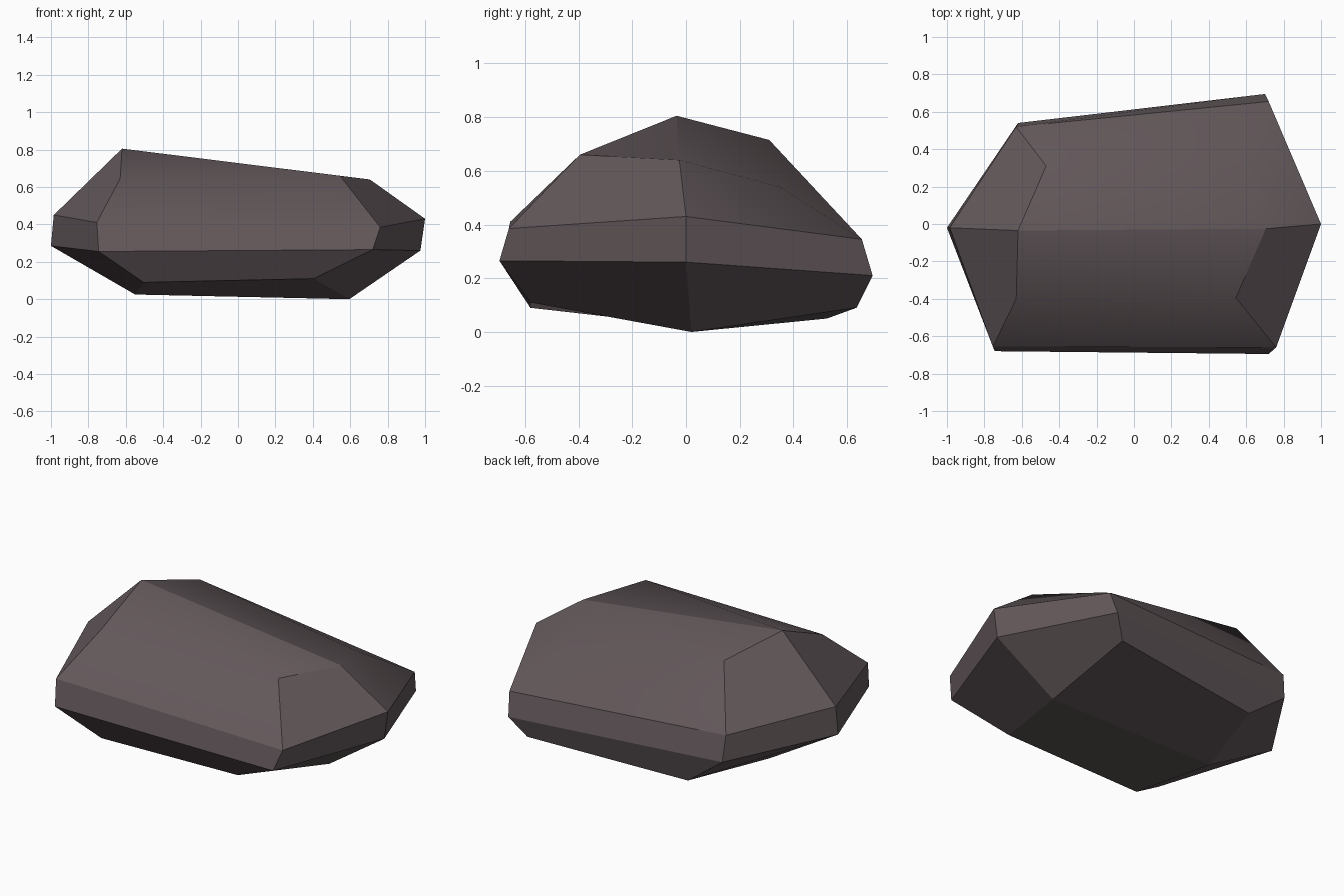
import bpy, bmesh

if "Cube" in bpy.data.objects:
    bpy.data.objects.remove(bpy.data.objects["Cube"])

# Six-sided rings, bottom to top: left, front left, front right, right, back right, back left
RINGS = [
    [(-.55, -.01, .025), (-.505, -.58, .09), (.405, -.58, .11),
     (.595, .02, 0), (.615, .635, .09), (-.38, .525, .05)],
    [(-1, -.02, .285), (-.745, -.68, .255), (.72, -.695, .265),
     (.975, 0, .26), (.70, .695, .21), (-.62, .54, .23)],
    [(-.985, -.02, .45), (-.755, -.655, .41), (.76, -.66, .385),
     (1, 0, .43), (.72, .655, .345), (-.63, .52, .387)],
    [(-.62, -.035, .805), (-.63, -.40, .645), (.545, -.395, .66),
     (.705, -.025, .64), (.56, .35, .54), (-.47, .31, .715)],
]

bm = bmesh.new()
rings = [[bm.verts.new(p) for p in ring] for ring in RINGS]

# Side walls between neighbouring rings
for low, high in zip(rings, rings[1:]):
    for i in range(6):
        j = (i + 1) % 6
        bm.faces.new((low[i], low[j], high[j], high[i]))

# Top and bottom, each folded along the left-right ridge
for ring in (rings[0], rings[-1]):
    bm.faces.new(ring[0:4])
    bm.faces.new([ring[3], ring[4], ring[5], ring[0]])
bmesh.ops.recalc_face_normals(bm, faces=bm.faces[:])

# Crisp edges everywhere except the worn back-right corner and front shoulder
top = rings[-1]
for f in bm.faces:
    f.smooth = True
for e in bm.edges:
    worn = top[4] in e.verts or set(e.verts) == {top[1], top[2]}
    e.smooth = worn

mesh = bpy.data.meshes.new("rock")
bm.to_mesh(mesh)
bm.free()

stone = bpy.data.materials.new("dark stone")
stone.diffuse_color = (.125, .098, .104, 1)
stone.use_nodes = True
stone.node_tree.nodes["Principled BSDF"].inputs["Base Color"].default_value = stone.diffuse_color
mesh.materials.append(stone)
bpy.context.collection.objects.link(bpy.data.objects.new("rock", mesh))
